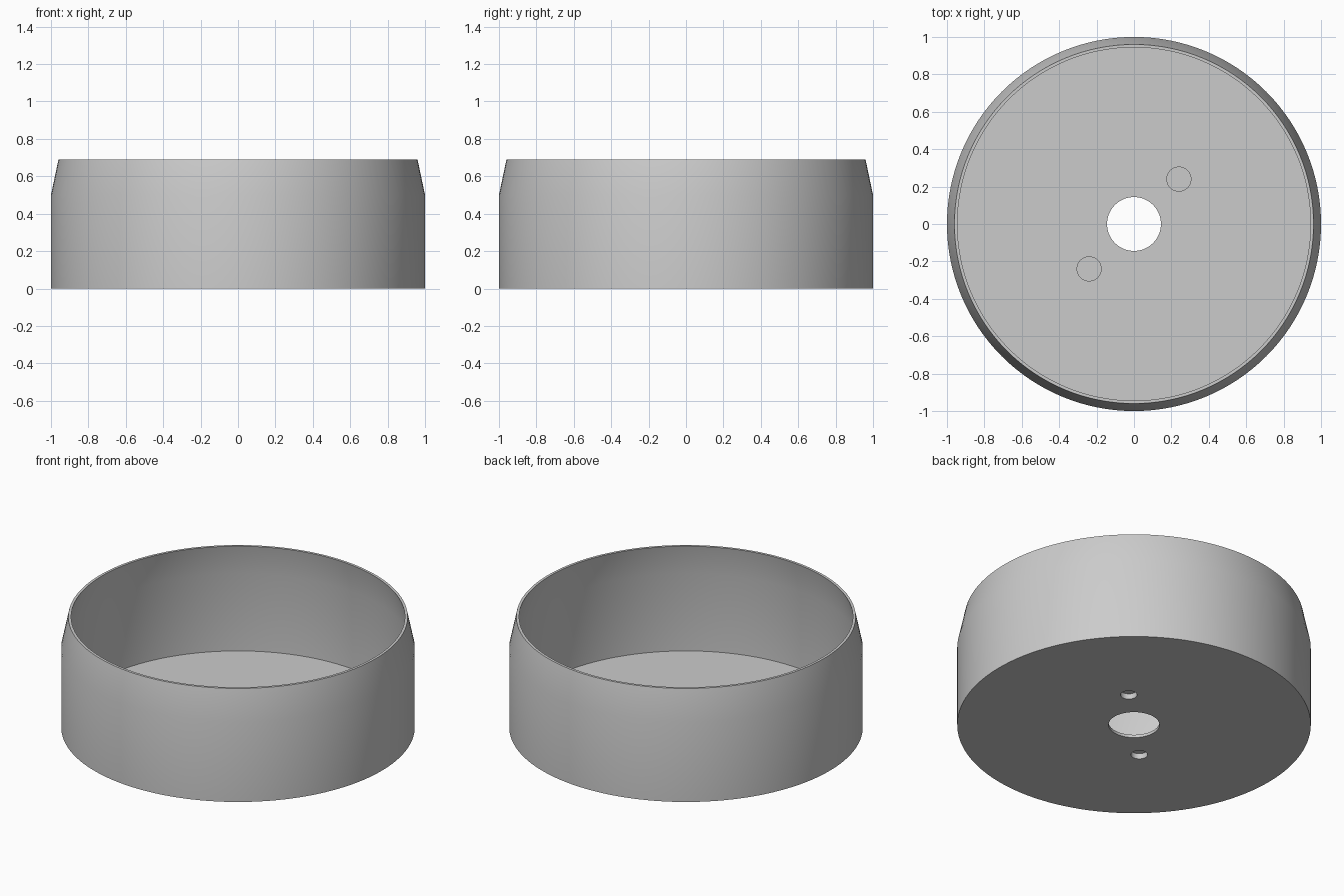
import bpy, bmesh, math
from mathutils import Matrix

if "Cube" in bpy.data.objects:
    bpy.data.objects.remove(bpy.data.objects["Cube"], do_unlink=True)

# Single plain grey material
grey = bpy.data.materials.new("plain_grey")
grey.use_nodes = True
colour = (0.6, 0.6, 0.6, 1)
grey.diffuse_color = colour
grey.node_tree.nodes["Principled BSDF"].inputs["Base Color"].default_value = colour


def make_object(name, bm):
    bmesh.ops.recalc_face_normals(bm, faces=bm.faces)
    mesh = bpy.data.meshes.new(name)
    bm.to_mesh(mesh)
    bm.free()
    mesh.materials.append(grey)
    obj = bpy.data.objects.new(name, mesh)
    bpy.context.collection.objects.link(obj)
    return obj


def lathe(name, profile, steps=128):
    """Revolve a closed (radius, height) profile around z."""
    bm = bmesh.new()
    verts = [bm.verts.new((r, 0, z)) for r, z in profile]
    edges = [bm.edges.new((verts[i - 1], verts[i])) for i in range(len(verts))]
    bmesh.ops.spin(bm, geom=verts + edges, cent=(0, 0, 0), axis=(0, 0, 1),
                   angle=math.tau, steps=steps, use_duplicate=False)
    bmesh.ops.remove_doubles(bm, verts=bm.verts, dist=0.0001)
    return make_object(name, bm)


def cylinder(name, radius, x, y, low, high):
    bm = bmesh.new()
    bmesh.ops.create_cone(bm, cap_ends=True, segments=48, radius1=radius,
                          radius2=radius, depth=high - low,
                          matrix=Matrix.Translation((x, y, (low + high) / 2)))
    return make_object(name, bm)


def combine(target, tool, operation):
    """Apply a boolean and drop the tool."""
    tool.hide_render = True
    mod = target.modifiers.new("boolean", 'BOOLEAN')
    mod.object, mod.operation, mod.solver = tool, operation, 'EXACT'
    bpy.context.view_layer.objects.active = target
    bpy.ops.object.modifier_apply(modifier=mod.name)
    bpy.data.objects.remove(tool, do_unlink=True)


# Thin-walled cup with a tapered upper rim and a central floor hole
FLOOR, HOLE = 0.018, 0.144
cup = lathe("cup_shell", [
    (HOLE, 0), (1, 0), (1, 0.5), (0.96, 0.69),
    (0.944, 0.69), (0.984, 0.5), (0.984, FLOOR), (HOLE, FLOOR)])

# Two capped bosses on the floor, bored from underneath
for side in (1, -1):
    x = y = 0.24 * side
    combine(cup, cylinder("boss", 0.067, x, y, FLOOR / 2, 0.05), 'UNION')
    combine(cup, cylinder("bore", 0.047, x, y, -0.05, 0.034), 'DIFFERENCE')

# Smooth round walls, crisp rims
bpy.ops.object.select_all(action='DESELECT')
cup.select_set(True)
bpy.context.view_layer.objects.active = cup
bpy.ops.object.shade_smooth_by_angle(angle=math.radians(30))
